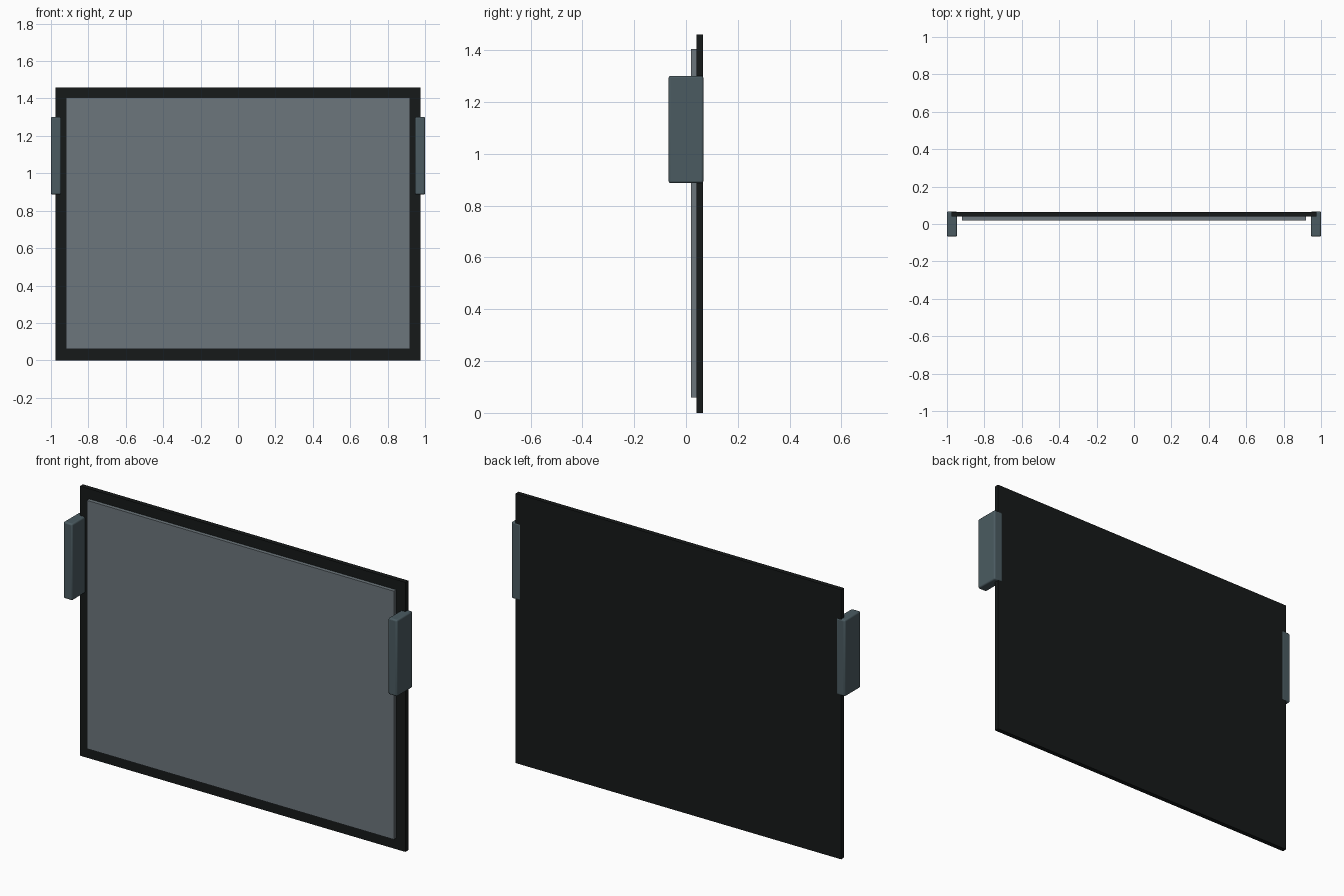
import bpy

if "Cube" in bpy.data.objects:
    bpy.data.objects.remove(bpy.data.objects["Cube"])


def material(name, rgb):
    m = bpy.data.materials.new(name)
    m.diffuse_color = (*rgb, 1)
    m.use_nodes = True
    m.node_tree.nodes["Principled BSDF"].inputs["Base Color"].default_value = m.diffuse_color
    return m


def box(name, lo, hi, mat, bevel=0, segments=1):
    size = [b - a for a, b in zip(lo, hi)]
    centre = [(a + b) / 2 for a, b in zip(lo, hi)]
    bpy.ops.mesh.primitive_cube_add(size=1, location=centre)
    ob = bpy.context.object
    ob.name = name
    ob.scale = size
    bpy.ops.object.transform_apply(location=False, rotation=False, scale=True)
    ob.data.materials.append(mat)
    if bevel:
        mod = ob.modifiers.new("Bevel", 'BEVEL')
        mod.width = bevel
        mod.segments = segments
        bpy.ops.object.shade_smooth_by_angle()
    return ob


black = material("black_plastic", (0.008, 0.01, 0.01))
grey = material("screen_grey", (0.15, 0.18, 0.20))
slate = material("bracket_slate", (0.07, 0.105, 0.12))

# Dark backing board, its border shows around the screen
box("back_panel", (-0.975, 0.04, 0), (0.975, 0.065, 1.46), black)

# Raised grey screen on the front
box("screen", (-0.92, 0.02, 0.06), (0.92, 0.041, 1.405), grey)

# Rounded bracket gripping each side edge
for side, name in ((-1, "left_bracket"), (1, "right_bracket")):
    x0, x1 = sorted((side * 0.946, side * 1.0))
    box(name, (x0, -0.067, 0.887), (x1, 0.067, 1.301), slate, 0.008, 3)
